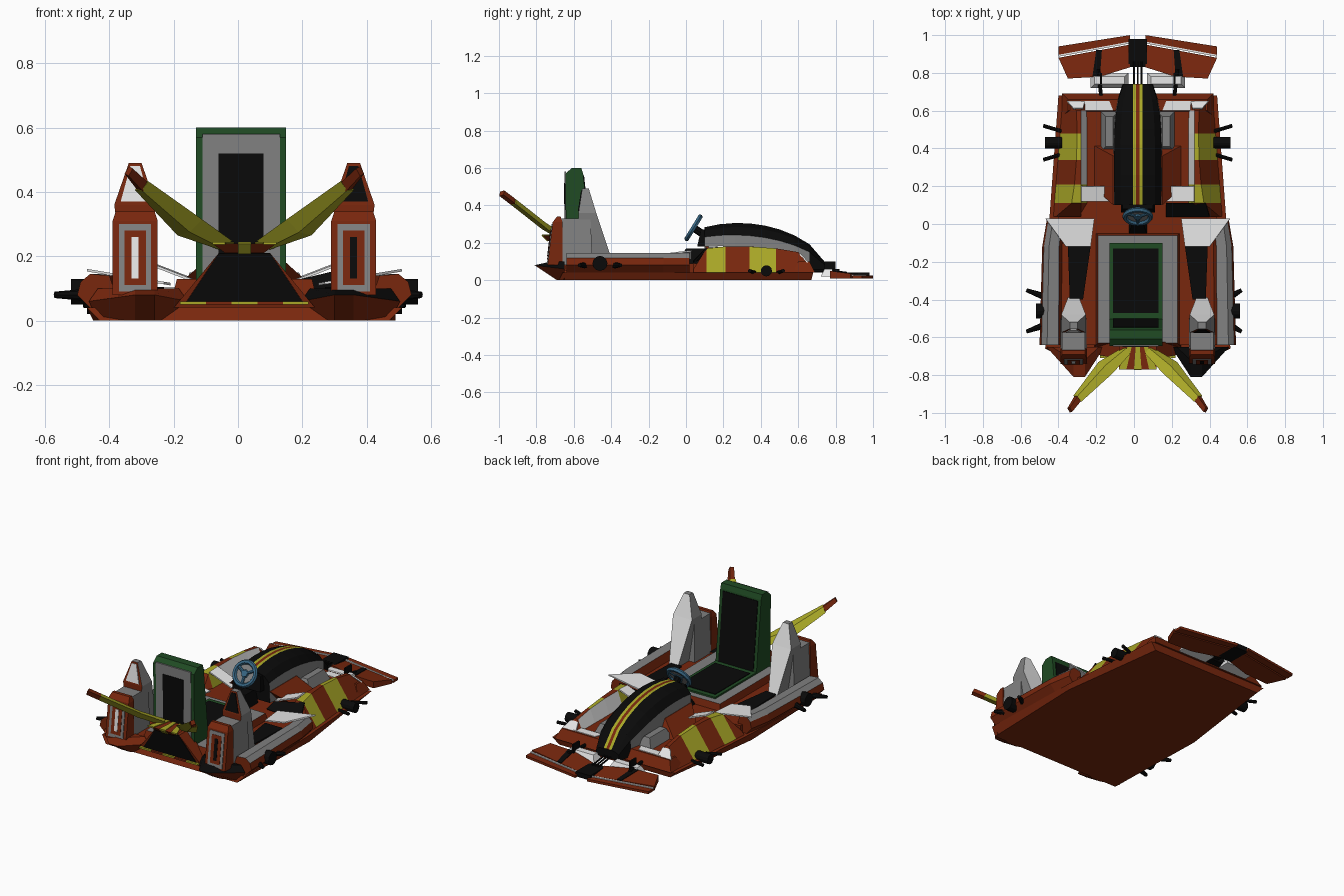
import bpy, bmesh
from math import sin, cos, tau
from mathutils import Vector, geometry

if "Cube" in bpy.data.objects:
    bpy.data.objects.remove(bpy.data.objects["Cube"], do_unlink=True)

AXIS = .02  # x of the centre line
COLOURS = {
    "red": (.19, .02, .004), "grey": (.22, .22, .22), "white": (.8, .8, .8),
    "black": (.003, .003, .003), "yellow": (.4, .39, .02),
    "green": (.014, .07, .017), "blue": (.04, .14, .24)}
MATERIALS = {}
for colour_name, rgb in COLOURS.items():
    material = bpy.data.materials.new(colour_name + " paint")
    material.use_nodes = True
    material.diffuse_color = (*rgb, 1)
    material.node_tree.nodes["Principled BSDF"].inputs["Base Color"].default_value = (*rgb, 1)
    MATERIALS[colour_name] = material


def loft(name, rings, colour, side=1, rule=None):
    """Skin closed rings of points; rule(centre, normal) may name a colour per face."""
    bm = bmesh.new()
    loops = [[bm.verts.new((x * side, y, z)) for x, y, z in ring] for ring in rings]
    for lower, upper in zip(loops, loops[1:]):
        for i in range(len(lower)):
            bm.faces.new((lower[i - 1], lower[i], upper[i], upper[i - 1]))
    bm.faces.new(loops[0])
    bm.faces.new(loops[-1])
    bmesh.ops.recalc_face_normals(bm, faces=bm.faces[:])
    bm.normal_update()
    used = [colour]
    for face in bm.faces:
        centre = face.calc_center_median()
        centre.x *= side
        choice = rule and rule(centre, face.normal) or colour
        if choice not in used:
            used.append(choice)
        face.material_index = used.index(choice)
    mesh = bpy.data.meshes.new(name)
    bm.to_mesh(mesh)
    bm.free()
    for choice in used:
        mesh.materials.append(MATERIALS[choice])
    part = bpy.data.objects.new(name, mesh)
    part.location.x = AXIS
    bpy.context.collection.objects.link(part)


def rect(x0, x1, y0, y1, z):
    return [(x0, y0, z), (x1, y0, z), (x1, y1, z), (x0, y1, z)]


def block(name, x, y, z, colour, side=1, inset=0, rule=None):
    """Box whose top is drawn in by inset on every side."""
    top = rect(x[0] + inset, x[1] - inset, y[0] + inset, y[1] - inset, z[1])
    loft(name, [rect(*x, *y, z[0]), top], colour, side, rule)


def plate(name, points, colour, side=1):
    """Thin plate centred on a flat polygon."""
    points = [Vector(p) for p in points]
    offset = geometry.normal(points) * .004
    loft(name, [[p - offset for p in points], [p + offset for p in points]], colour, side)


def flat(name, outline, z, colour, side=1):
    plate(name, [(x, y, z) for x, y in outline], colour, side)


def upright(name, middle, low_half, high_half, low, high, colour, side=1):
    """Steep plate between a low and a high (y, z) edge."""
    plate(name, [(middle - low_half, *low), (middle + low_half, *low),
                 (middle + high_half, *high), (middle - high_half, *high)], colour, side)


def rod(name, start, end, start_radius, end_radius, colour, side=1, count=8):
    start, end = Vector(start), Vector(end)
    turn = (end - start).to_track_quat("Z", "Y")
    circle = [turn @ Vector((cos(i * tau / count), sin(i * tau / count), 0)) for i in range(count)]
    loft(name, [[start + p * start_radius for p in circle],
                [end + p * end_radius for p in circle]], colour, side)


def across(half):
    """Close a half outline by reflecting it."""
    return half + [(-x, y, z) for x, y, z in reversed(half)]


def grey_top(centre, normal):
    return "grey" if normal.z > .9 else None


# Floor pan and decks
loft("floor_pan", [across([(.45, -.68, 0), (.47, 0, 0), (.38, .67, 0)]),
                   across([(.49, -.66, .04), (.47, 0, .04), (.42, .68, .04)])], "red")
block("rear_deck", (-.42, .42), (-.64, .04), (.03, .09), "red")
block("front_deck", (-.3, .3), (.02, .64), (.03, .09), "red")
block("nose_bar", (-.4, .4), (.57, .69), (.04, .1), "red", inset=.03)

# Seat
SEAT = -.01  # x of the seat's middle
block("seat_surround", (-.23, .23), (-.65, -.04), (.05, .13), "red", inset=.02, rule=grey_top)
block("seat_pan", (SEAT - .14, SEAT + .14), (-.54, -.1), (.1, .14), "green")
flat("seat_cushion", [(SEAT + x, y) for x, y in ((-.12, -.47), (.12, -.47), (.12, -.13), (-.12, -.13))],
     .14, "black")
loft("seat_back", [rect(SEAT - .14, SEAT + .14, *depth, z) for depth, z in (
    ((-.64, -.5), .1), ((-.645, -.55), .57), ((-.61, -.56), .6))], "green")
upright("seat_front_pad", SEAT, .12, .12, (-.505, .14), (-.549, .56), "black")
upright("seat_rear_shell", SEAT, .12, .12, (-.64, .13), (-.645, .58), "grey")
upright("seat_rear_panel", SEAT, .07, .07, (-.645, .2), (-.648, .52), "black")

# Rear hood with its panel, bridge and lower strip
loft("rear_hood", [rect(-.22, .22, -.69, -.62, .04), rect(-.08, .08, -.72, -.63, .21)], "red")
upright("rear_panel", 0, .18, .08, (-.694, .06), (-.72, .21), "black")
loft("rear_bridge", [rect(-.06, .06, -.74, -.63, .21), rect(-.1, .1, -.77, -.63, .24)], "red")
for fan in (-1, 0, 1):
    x = fan * .08
    flat("bridge_stripe", [(x / 2 - .01, -.64), (x / 2 + .01, -.64), (x + .02, -.77), (x - .02, -.77)],
         .24, "yellow")
upright("bridge_badge", 0, .02, .02, (-.74, .21), (-.77, .24), "yellow")
for i in range(5):
    x = (i - 2.5) * .08
    block("lower_strip", (x, x + .08), (-.71, -.66), (.05, .06), "red" if i % 2 else "yellow")


# Canopy with centre stripes and grey flanks
def canopy_ring(y):
    reach = (y - .28) / .46
    width = .13 - .05 * reach ** 4
    base = .12 - y / 10
    rise = .1 - base + .206 * max(0, 1 - reach * reach) ** .7
    half = [(width, y, base), (width * .96, y, base + rise * .7), (width * .7, y, base + rise * .9)]
    return across(half + [(x, y, base + rise) for x in (.026, .009)])


def canopy_colour(centre, normal):
    if normal.z > .3 and abs(centre.x) < .02:
        return "red" if abs(centre.x) < .005 else "yellow"
    if abs(normal.x) > .8 and .13 < centre.y < .65:
        return "grey"


loft("canopy", [canopy_ring(.1 + i * .08) for i in range(9)], "black", rule=canopy_colour)
loft("canopy_tail", [rect(-.09, .09, .06, .11, .18), rect(-.08, .08, .08, .11, .27)], "black")
loft("canopy_base", [rect(-.24, .24, .2, .42, .08), rect(-.13, .13, .1, .36, .18)], "red")

# Steering wheel, dial, spokes and column
TILT = 1.02
centre = Vector((0, .04, .28))
bpy.ops.mesh.primitive_torus_add(location=centre + Vector((AXIS, 0, 0)), rotation=(TILT, 0, 0),
                                 major_radius=.068, minor_radius=.014, major_segments=20, minor_segments=6)
wheel = bpy.context.object
wheel.name = "steering_wheel"
wheel.data.materials.append(MATERIALS["blue"])
axle = Vector((0, -sin(TILT), cos(TILT))) * .01
rod("steering_dial", centre - axle / 2, centre, .06, .06, "grey", count=16)
rod("steering_hub", centre - axle, centre + axle, .03, .02, "blue")
for i in range(3):
    angle = (i + .25) * tau / 3
    spoke = Vector((cos(angle), sin(angle) * cos(TILT), sin(angle) * sin(TILT))) * .07
    rod("steering_spoke", centre, centre + spoke, .01, .01, "blue")
rod("steering_column", centre - axle, (0, .13, .22), .02, .02, "black")
loft("pedal_block", [rect(-.05, .05, -.06, .1, .08), rect(-.03, .03, 0, .1, .17)], "black")

# Front wing centre
block("wing_centre", (-.05, .05), (.83, .98), (.01, .04), "black")
for x in (-.02, 0, .02):
    rod("nose_strut", (x, .7, .06), (x, .86, .04), .005, .005, "black")


def rail_ring(y, top):
    outer = .45 - y * .08
    return [(outer, y, .04), (outer - (top - .04) * .7, y, top), (.3, y, top), (.25, y, .04)]


def rail_colour(centre, normal):
    if centre.x < .29 and .2 < centre.y < .6:
        return "white"
    if .12 < centre.y < .2 or .35 < centre.y < .47:
        return "yellow"


def pod_ring(y, outer, size):
    section = ((0, .04), (.04, .08), (.03, .12), (0, .145), (-.06, .14), (-.09, .05))
    return [(outer + x * size, y, z) for x, z in section]


def pod_colour(centre, normal):
    return "grey" if normal.z > .4 else None


def bumper_ring(scale, tip, z_root, z_tip):
    near, far = .33 + .14 * scale, .33 - .14 * scale
    return [(near, -.65, z_root), (.34, tip, z_tip), (.28, tip, z_tip), (far, -.65, z_root)]


def arm_ring(centre, width):
    """Flat blade section, broad across the arm and thin through it."""
    centre = Vector(centre)
    wide, thin = Vector((-.7, -.53, .45)) * width, Vector((0, .013, .015))
    return [centre + wide, centre + thin, centre - wide, centre - thin]


def tower_y(z):
    return -.75 + z * .12


def black_top(centre, normal):
    return "black" if normal.z > .3 else None


def fin_colour(centre, normal):
    return "red" if normal.y < -.5 else "white" if normal.y > .5 else None


# Everything that comes in pairs; the trim is white on one side, black on the other
MIDDLE = .34  # x of a tower's middle
for side, trim, bumper_colour in ((-1, "white", None), (1, "black", black_top)):
    # Nose rails and trim
    loft("side_rail", [rail_ring(*ring) for ring in (
        (.04, .06), (.11, .17), (.21, .18), (.34, .18), (.48, .17), (.6, .15), (.68, .06))],
        "red", side, rail_colour)
    flat("nose_trim", [(.13, .6), (.28, .6), (.3, .65), (.15, .65)], .1, "white", side)
    plate("rail_end_trim", [(.29, .61, .14), (.34, .61, .14), (.375, .65, .095), (.28, .65, .095)], "white", side)
    block("canopy_intake", (.1, .2), (.38, .6), (.08, .15), "grey", side, inset=.03)
    plate("deck_trim", [(.15, .12, .12), (.3, .12, .178), (.3, .2, .182), (.14, .2, .12)], "white", side)
    if trim == "black":
        plate("deck_dark_trim", [(.15, .04, .1), (.38, .04, .09), (.36, .11, .17), (.15, .11, .12)], "black", side)

    # Side pods and deck patches
    loft("side_pod", [pod_ring(-.64, .48, 1), pod_ring(-.12, .47, .9), pod_ring(.02, .45, .8)],
         "red", side, pod_colour)
    plate("deck_white_patch", [(x, y, .115 + (x - .24) / 6) for x, y in (
        (.23, .03), (.49, .03), (.38, -.12), (.25, -.12))], "white", side)
    flat("deck_black_patch", [(.25, -.12), (.37, -.12), (.36, -.4), (.29, -.4)], .1, "black", side)

    # Rear bumper tips
    loft("rear_bumper", [bumper_ring(.9, -.69, 0, 0), bumper_ring(1.1, -.81, .06, .08),
                         bumper_ring(.9, -.72, .1, .1)], "red", side, bumper_colour)

    # Towers with framed rear slots, and the fins above
    block("tower", (.27, .41), (-.7, -.5), (.08, .33), "grey", side, inset=.01)
    loft("tower_rear", [rect(.27, .41, tower_y(z), -.66, z) for z in (.08, .31)]
         + [rect(.28, .4, -.69, -.67, .34)], "red", side)
    for layer, (half, colour) in enumerate(((.05, "grey"), (.033, "red"), (.011, trim))):
        low, high = .09 + layer * .02, .3 - layer * .02
        shift = layer * .002
        upright("tower_slot", MIDDLE, half, half, (tower_y(low) - shift, low),
                (tower_y(high) - shift, high), colour, side)
    loft("tower_fin", [rect(MIDDLE - half, MIDDLE + half, *depth, z) for half, depth, z in (
        (.03, (-.58, -.39), .09), (.065, (-.575, -.48), .36), (.02, (-.555, -.52), .49))],
        "grey", side, fin_colour)
    upright("fin_rear_trim", MIDDLE, .045, .015, (-.574, .37), (-.557, .48), trim, side)

    # Raised rear arms
    loft("rear_arm", [arm_ring((.06, -.67, .235), .03), arm_ring((.17, -.76, .29), .055),
                      arm_ring((.32, -.925, .42), .03)], "yellow", side)
    loft("arm_tip", [arm_ring((.315, -.92, .416), .025), arm_ring((.36, -.985, .465), .018)], "red", side)

    # Hubs and spikes
    rod("rear_hub", (.47, -.46, .09), (.54, -.46, .09), .04, .04, "black", side, 12)
    rod("front_hub", (.4, .43, .05), (.49, .43, .05), .03, .03, "black", side, 12)
    for lean in (-1, 1):
        rod("rear_spike", (.48, lean * .07 - .46, .08), (.57 - AXIS * side, lean * .11 - .46, .08),
            .02, .01, "black", side)
        rod("front_spike", (.4, lean * .06 + .43, .04), (.5, lean * .09 + .43, .05), .01, .01, "black", side)

    # Front wing
    wing = [(.04, .95), (.42, .88), (.37, .77), (.2, .78), (.04, .83)]
    loft("front_wing", [[(x, y, .01) for x, y in wing], [(x, y, .15 - y * .13) for x, y in wing]], "red", side)
    lip = [(.04, 1), (.42, .94), (.42, .89), (.04, .96)]
    loft("wing_lip", [[(x, y, z) for x, y in lip] for z in (.01, .025)], "red", side)
    flat("wing_line", [(.04, .956), (.42, .886), (.42, .896), (.04, .966)], .027, "white", side)
    plate("wing_stripe", [(x, y, .15 - y * .13) for x, y in ((.2, .78), (.24, .78), (.22, .92), (.19, .92))],
          "black", side)
    block("wing_vane", (.05, .25), (.72, .8), (.02, .06), "white", side, inset=.02)
    block("vane_blade", (.19, .2), (.74, .8), (.04, .1), "black", side)
    rod("wing_strut", (.19, .64, .05), (.21, .82, .05), .01, .01, "black", side)
